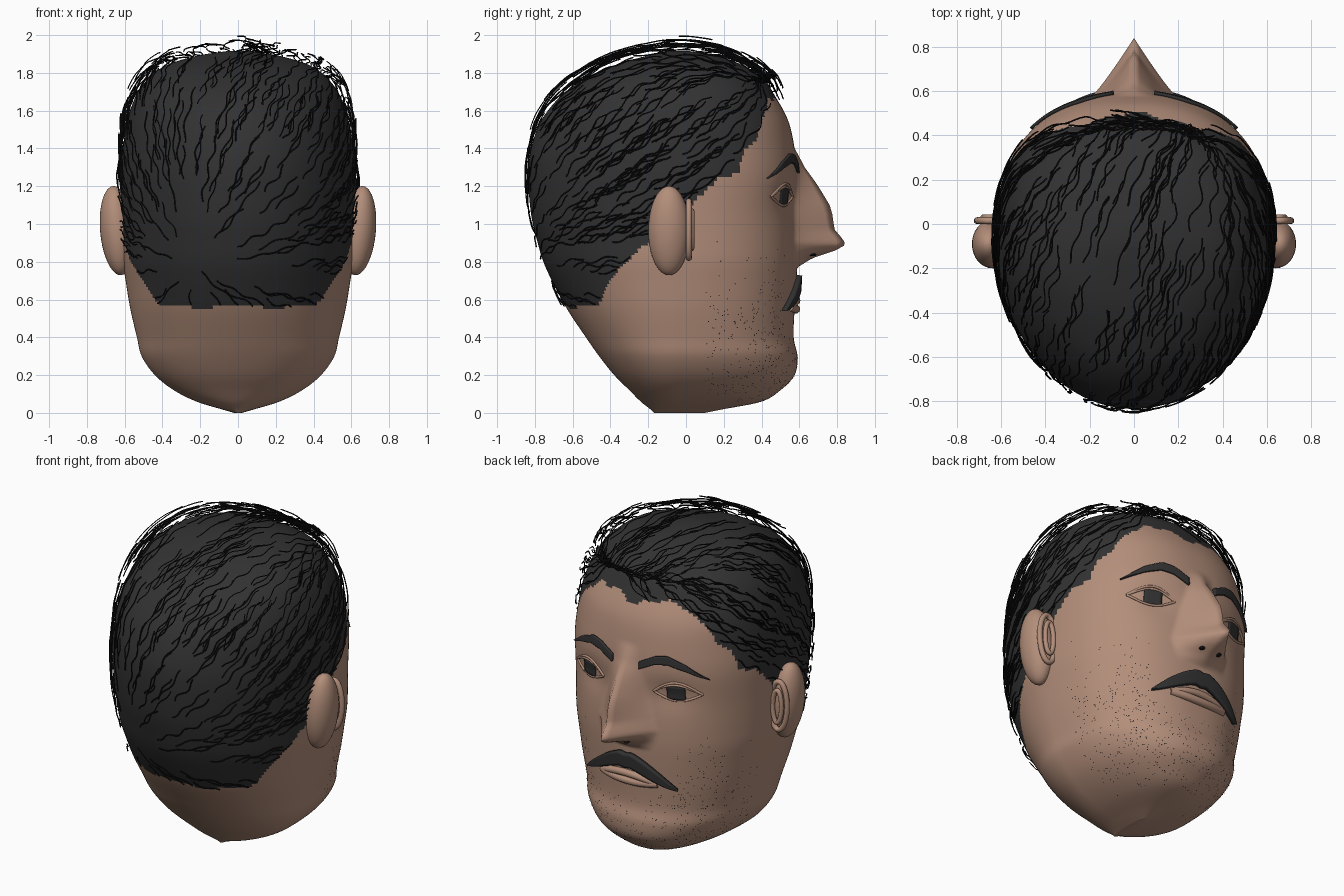
import bpy, math, random
from mathutils import Vector
from mathutils.bvhtree import BVHTree

if "Cube" in bpy.data.objects:
    bpy.data.objects.remove(bpy.data.objects["Cube"])

random.seed(4)


def material(name, rgb):
    m = bpy.data.materials.new(name)
    m.diffuse_color = (*rgb, 1)
    m.use_nodes = True
    m.node_tree.nodes["Principled BSDF"].inputs["Base Color"].default_value = m.diffuse_color
    return m


SKIN = material("skin", (0.45, 0.27, 0.195))
HAIR = material("dark_hair", (0.032, 0.032, 0.033))
BLACK = material("black_strand", (0.007, 0.007, 0.007))


def lerp(table, t):
    """Piecewise linear lookup in (key, value) pairs."""
    if t <= table[0][0]:
        return table[0][1]
    for (a, va), (b, vb) in zip(table, table[1:]):
        if t <= b:
            return va + (vb - va) * (t - a) / (b - a)
    return table[-1][1]


def mesh_object(name, verts, faces, mats, smooth=True):
    me = bpy.data.meshes.new(name)
    me.from_pydata(verts, [], faces)
    for m in mats:
        me.materials.append(m)
    me.polygons.foreach_set("use_smooth", [smooth] * len(me.polygons))
    ob = bpy.data.objects.new(name, me)
    bpy.context.collection.objects.link(ob)
    return ob


def tubes(name, paths, radius, mat, sides=0, cyclic=False):
    cu = bpy.data.curves.new(name, 'CURVE')
    cu.dimensions = '3D'
    cu.bevel_depth = radius
    cu.bevel_resolution = sides
    cu.use_fill_caps = True
    for path in paths:
        sp = cu.splines.new('POLY')
        sp.points.add(len(path) - 1)
        for p, co in zip(sp.points, path):
            p.co = (*co, 1)
        sp.use_cyclic_u = cyclic
    cu.materials.append(mat)
    ob = bpy.data.objects.new(name, cu)
    bpy.context.collection.objects.link(ob)
    return ob


# Head: stacked rings given as (height, back, front, half width)
RINGS = [(0, -.17, .10, .02), (.02, -.19, .20, .09), (.06, -.24, .40, .22), (.12, -.30, .50, .34),
         (.2, -.38, .575, .44), (.3, -.46, .59, .51), (.4, -.53, .57, .535), (.55, -.63, .575, .57),
         (.7, -.71, .585, .595), (.8, -.755, .59, .61), (.9, -.785, .59, .615), (1.05, -.82, .585, .62),
         (1.25, -.835, .59, .625), (1.4, -.82, .575, .61), (1.55, -.765, .54, .585),
         (1.68, -.66, .47, .54), (1.77, -.53, .41, .475), (1.84, -.38, .30, .38),
         (1.89, -.21, .17, .22), (1.915, -.10, .02, .06)]
NOSE = [(.77, 0), (.82, .08), (.86, .2), (.89, .255), (.92, .24), (.97, .2), (1.05, .19),
        (1.1, .175), (1.2, .11), (1.3, .04), (1.4, 0)]
NOSE_W = [(.77, .17), (.9, .2), (1.0, .17), (1.1, .14), (1.3, .09)]
COLS, STEPS, YC = 240, 8, -0.05


def catmull(i, t):
    a, b, c, d = (RINGS[min(max(i + k, 0), len(RINGS) - 1)] for k in (-1, 0, 1, 2))
    return [0.5 * (2 * q + (r - p) * t + (2 * p - 5 * q + 4 * r - s) * t * t
                   + (3 * q - p - 3 * r + s) * t ** 3) for p, q, r, s in zip(a, b, c, d)]


def head_point(ring, ang):
    z, back, front, w = ring
    c, s = math.cos(ang), math.sin(ang)
    e = 2 / 2.3 if s > 0 else 1.0
    x = w * math.copysign(abs(c) ** e, c)
    y = YC + (front - YC if s > 0 else YC - back) * math.copysign(abs(s) ** e, s)
    if s > 0.2:
        t = abs(x) / lerp(NOSE_W, z)
        if t < 1:                                   # nose
            y += lerp(NOSE, z) * (1 - t) ** 1.25
        dx, dz = (abs(x) - .27) / .13, (z - 1.13) / .09
        y -= .022 * math.exp(-dx * dx - dz * dz)    # eye sockets
    return (x, y, z)


rings = [catmull(i, k / STEPS) for i in range(len(RINGS) - 1) for k in range(STEPS)] + [RINGS[-1]]
verts = [head_point(r, 2 * math.pi * j / COLS) for r in rings for j in range(COLS)]
faces = [(i * COLS + j, i * COLS + (j + 1) % COLS, (i + 1) * COLS + (j + 1) % COLS, (i + 1) * COLS + j)
         for i in range(len(rings) - 1) for j in range(COLS)]
faces += [tuple(reversed(range(COLS))), tuple(range(len(verts) - COLS, len(verts)))]
head = mesh_object("head", verts, faces, [SKIN, HAIR])
bvh = BVHTree.FromPolygons(verts, faces)

# Hairline: lowest hair height along the side of the head
LINE = [(-.9, .55), (-.47, .57), (-.4, .7), (-.32, .8), (-.2, .9), (.03, 1.1), (.1, 1.18), (.2, 1.25),
        (.28, 1.28), (.31, 1.38), (.37, 1.45), (.42, 1.6)]


def is_hair(p):
    front = max(.43, .51 - .27 * abs(p.x)) + .006 * math.sin(38 * p.x)
    return p.z > lerp(LINE, p.y) + .008 * math.sin(45 * p.y) and p.y < front


for poly in head.data.polygons:
    poly.material_index = int(is_hair(poly.center))

# Loose wavy strands sweeping away from a swirl low on the back of the head
swirl = Vector((-.25, -.74, .78))
strands = []
while len(strands) < 430:
    d = Vector((random.gauss(0, 1), random.gauss(0, 1), random.gauss(0, 1))).normalized()
    p, n, _, _ = bvh.ray_cast(Vector((0, -.05, 1.2)), d)
    if p is None or not is_hair(p):
        continue
    path, lift = [], random.uniform(.15, 1)
    phase, freq, amp = random.uniform(0, 6), random.uniform(.7, 1.1), random.uniform(.2, .6)
    for k in range(random.randint(9, 20)):
        if not is_hair(p):
            break
        high = min(1, max(0, (p.z - 1.35) / .5))
        path.append(p + n * (.004 + lift * (.014 + .062 * high)))
        flow = p - swirl
        flow = (flow - n * flow.dot(n)).normalized()
        p, n, _, _ = bvh.find_nearest(p + (flow + n.cross(flow) * amp * math.sin(phase + freq * k)) * .022)
    if len(path) > 4:
        strands.append(path)
tubes("hair_strands", strands, .0036, BLACK)


def on_face(x, z, lift=0.0):
    p, n, _, _ = bvh.ray_cast(Vector((x, 2, z)), Vector((0, -1, 0)))
    return p + n * lift


def face_patch(name, u0, u1, low, high, mat, lift, thick, side=1, cols=24, rows=6):
    """Plate following the face between two height functions of u."""
    vs = []
    for i in range(cols + 1):
        f = i / cols
        x = u0 + (u1 - u0) * f
        for j in range(rows + 1):
            vs.append(on_face(side * x, low(f) + (high(f) - low(f)) * j / rows, lift))
    fs = [(i * (rows + 1) + j, i * (rows + 1) + j + 1, (i + 1) * (rows + 1) + j + 1, (i + 1) * (rows + 1) + j)
          for i in range(cols) for j in range(rows)]
    if side > 0:
        fs = [f[::-1] for f in fs]
    ob = mesh_object(name, vs, [f[::-1] for f in fs], [mat])
    mod = ob.modifiers.new("thickness", 'SOLIDIFY')
    mod.thickness = thick
    mod.offset = 0
    return ob


def sphere(name, loc, scale, mat, tilt=0):
    bpy.ops.mesh.primitive_uv_sphere_add(segments=32, ring_count=20, location=loc, rotation=(0, tilt, 0))
    ob = bpy.context.object
    ob.name, ob.scale = name, scale
    ob.data.materials.append(mat)
    bpy.ops.object.shade_smooth()


for s, tag in ((1, "right"), (-1, "left")):
    # Brow: arched, thick inside and tapering outwards
    arch = [(0, 1.28), (.25, 1.325), (.45, 1.335), (.7, 1.305), (1, 1.25)]
    body = [(0, .045), (.4, .05), (.7, .035), (1, .002)]
    face_patch("brow_" + tag, .09, .46, lambda f: lerp(arch, f) - .01,
               lambda f: lerp(arch, f) - .01 + lerp(body, f), HAIR, .008, .014, s)
    # Eye: lid ridges and square iris
    for part, h in (("upper_lid", .052), ("lower_lid", -.048), ("lid_fold", .068)):
        tubes(f"{part}_{tag}", [[on_face(s * (.17 + .26 * k / 24), 1.145 + h * math.sin(math.pi * k / 24), .003)
                                 for k in range(25)]], .007, SKIN, 2)
    face_patch("iris_" + tag, .245, .345, lambda f: 1.102, lambda f: 1.19, HAIR, .005, .006, s, 6, 6)
    # Nostril
    p, n, _, _ = bvh.ray_cast(Vector((s * .06, .67, .6)), Vector((0, 0, 1)))
    sphere("nostril_" + tag, p, (.016, .02, .008), BLACK)
    # Ear: rounded back with rims on its front side
    sphere("ear_" + tag, (s * .64, -.09, .965), (.09, .11, .237), SKIN, s * .09)
    for part, rx, rz, y, r in (("ear_rim", .058, .15, .015, .016), ("ear_inner_rim", .03, .1, .03, .014)):
        ring = [(s * (.65 + rx * math.cos(a)), y, .97 + rz * math.sin(a) + .15 * rx * math.cos(a))
                for a in (2 * math.pi * k / 36 for k in range(36))]
        tubes(f"{part}_{tag}", [ring], r, SKIN, 3, True)

# Moustache: full in the middle with drooping tips
droop = [(0, .0), (.15, .1), (.4, .01), (.5, 0), (.6, .01), (.85, .1)]
top = lambda f: .735 - .19 * abs(2 * f - 1) ** 1.7 - .012 * max(0, 1 - abs(2 * f - 1) * 8)
low = lambda f: top(f) - .085 * (1 - abs(2 * f - 1) ** 3) - .003
face_patch("moustache", -.3, .3, low, top, HAIR, .014, .03, 1, 48, 6)

# Lips
for part, z, bend, r in (("upper_lip", .595, -.035, .022), ("lower_lip", .55, .012, .024)):
    tubes(part, [[on_face(.19 * k / 14, z + bend * (k / 14) ** 2, .012 * (1 - (k / 14) ** 2) - .006)
                  for k in range(-14, 15)]], r, SKIN, 3)

# Stubble: tiny flecks over jaw, chin and cheeks
vs, fs = [], []
while len(fs) < 750:
    d = Vector((random.uniform(-1, 1), random.uniform(0, 1), random.uniform(-.8, .8))).normalized()
    p, n, _, _ = bvh.ray_cast(Vector((0, .1, .5)), d)
    if p is None or p.z > .95 - .5 * random.random() or p.z < .06 or (abs(p.x) < .3 and p.z > .5):
        continue
    a = n.orthogonal().normalized() * .0045
    b = n.cross(a)
    c = p + n * .003
    fs.append((len(vs), len(vs) + 1, len(vs) + 2))
    vs += [c + a, c - a * .5 + b * .87, c - a * .5 - b * .87]
mesh_object("stubble", vs, fs, [BLACK], False)
